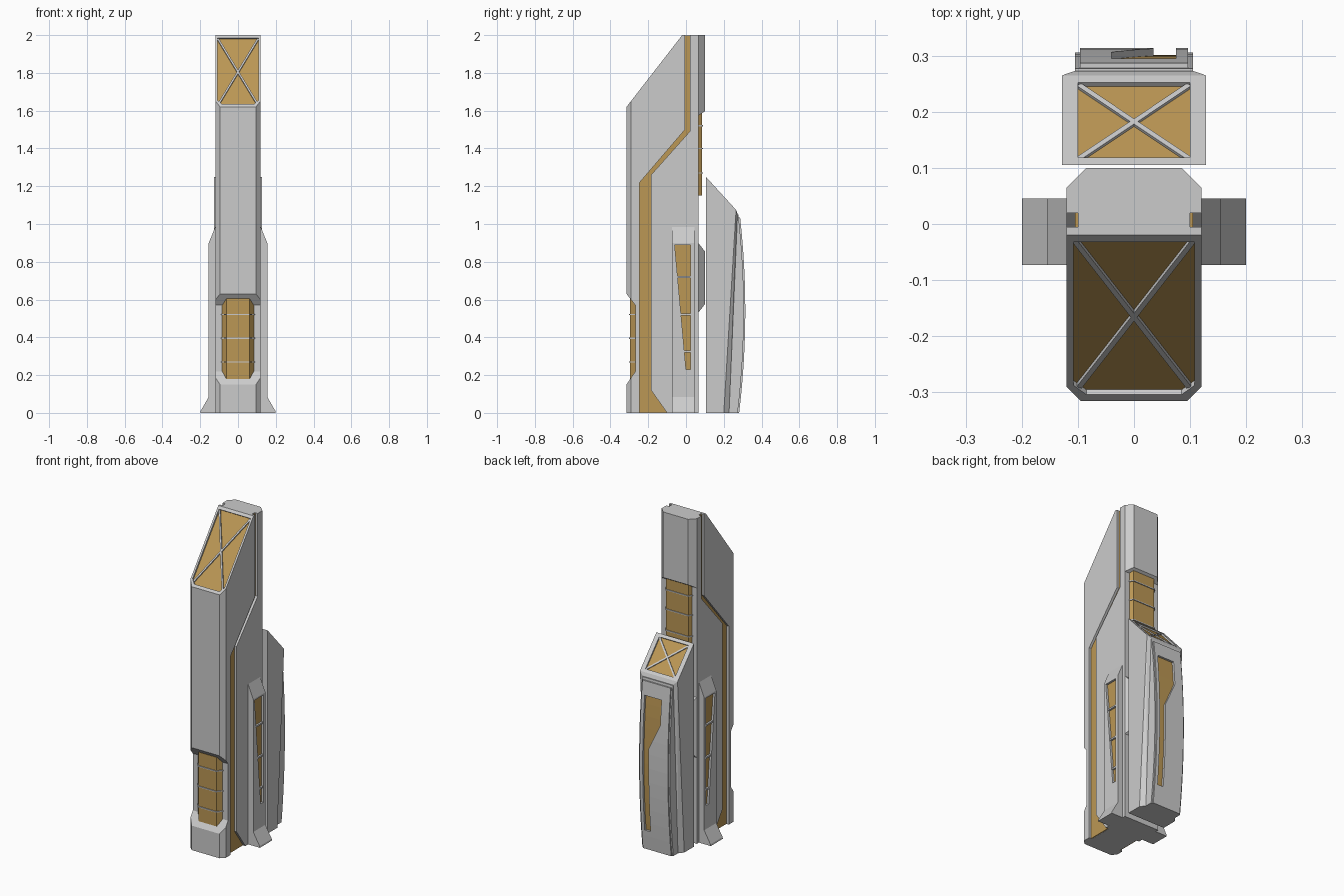
import bpy, bmesh
from mathutils import Matrix, Vector

if "Cube" in bpy.data.objects:
    bpy.data.objects.remove(bpy.data.objects["Cube"])

gold = bpy.data.materials.new("gold_glass")
gold.diffuse_color = (0.50, 0.31, 0.09, 1)
gold.use_nodes = True
gold.node_tree.nodes["Principled BSDF"].inputs["Base Color"].default_value = gold.diffuse_color

# Local axes of the drawing planes: plan (x,y), side (y,z), face (x,z with depth towards -y)
PLAN = Matrix.Identity(4)
SIDE = Matrix(((0, 0, 1, 0), (1, 0, 0, 0), (0, 1, 0, 0), (0, 0, 0, 1)))
FACE = Matrix(((1, 0, 0, 0), (0, 0, -1, 0), (0, 1, 0, 0), (0, 0, 0, 1)))
FLIP = Matrix.Diagonal((-1, 1, 1, 1))


def finish(name, bm, mat=None):
    bmesh.ops.recalc_face_normals(bm, faces=bm.faces[:])
    me = bpy.data.meshes.new(name)
    bm.to_mesh(me)
    bm.free()
    ob = bpy.data.objects.new(name, me)
    bpy.context.collection.objects.link(ob)
    if mat:
        me.materials.append(mat)
    return ob


def prism(name, pts, h0, h1, m=PLAN, mat=None):
    bm = bmesh.new()
    lo = [bm.verts.new(m @ Vector((a, b, h0))) for a, b in pts]
    hi = [bm.verts.new(m @ Vector((a, b, h1))) for a, b in pts]
    bm.faces.new(lo)
    bm.faces.new(hi)
    n = len(pts)
    for i in range(n):
        bm.faces.new((lo[i], lo[(i + 1) % n], hi[(i + 1) % n], hi[i]))
    return finish(name, bm, mat)


def cut(ob, *cutters):
    for c in cutters:
        c.hide_render = True
        md = ob.modifiers.new("cut", 'BOOLEAN')
        md.operation, md.solver, md.object = 'DIFFERENCE', 'EXACT', c
    dg = bpy.context.evaluated_depsgraph_get()
    me = bpy.data.meshes.new_from_object(ob.evaluated_get(dg))
    ob.modifiers.clear()
    ob.data = me
    for c in cutters:
        bpy.data.objects.remove(c)


def sym(half):
    return half + [(-x, y) for x, y in reversed(half)]


def slope(p0, p1):
    """Matrix of a roof plane: local x across, y down the slope, z outward."""
    v = Vector((0, p1[0] - p0[0], p1[1] - p0[1])).normalized()
    x = Vector((1, 0, 0))
    m = Matrix((x, v, x.cross(v))).transposed().to_4x4()
    m.translation = (0, p0[0], p0[1])
    return m


def bar(name, a, b, w, h0, h1, m):
    a, b = Vector(a), Vector(b)
    d = (b - a).normalized() * w / 2
    n = Vector((-d.y, d.x))
    prism(name, [a + n, a - n, b - n, b + n], h0, h1, m)


def skylight(ob, name, outline, corners, m, depth):
    cut(ob, prism("cutter", outline, -depth, 0.05, m))
    prism(name + "_glass", outline, -depth - 0.004, -depth + 0.003, m, gold)
    for i, (a, b) in enumerate(corners):
        bar(f"{name}_brace_{i}", a, b, 0.010, -depth, -0.003, m)


# Main tower: chamfered plan, sloped roof, full-width recess on the front
tower = prism("main_tower", sym([(.095, -.315), (.12, -.29), (.12, .065)]), 0, 2)
band = [(-.245, -.1), (-.245, 1.22), (-.005, 1.5), (-.005, 2.1), (.02, 2.1), (.02, 1.49),
        (-.185, 1.26), (-.185, .12), (-.1, 0), (-.1, -.1)]
inlay = [(y, min(max(z, 0.001), 1.995)) for y, z in band[:-1]]
inlay[-1] = (-.1, .001)
cut(tower,
    prism("cutter", [(-.4, 1.5105), (-.02, 2), (-.02, 2.1), (-.4, 2.1)], -.3, .3, SIDE),
    prism("cutter", [(-.4, .63), (-.315, .63), (-.268, .57), (-.268, .22), (-.315, .15),
                     (-.4, .15)], -.3, .3, SIDE),
    prism("cutter", band, .1, .2, SIDE),
    prism("cutter", band, .1, .2, FLIP @ SIDE))
skylight(tower, "main_roof",
         sym([(.085, .018), (.108, .045), (.108, .462)]),
         [((-.098, .034), (.105, .458)), ((.098, .034), (-.105, .458))],
         slope((-.315, 1.62), (-.02, 2)), .014)

# Front window bay in the recess
prism("front_window", sym([(.06, -.297), (.09, -.26)]), .18, .605, PLAN, gold)
for i, z in enumerate((.27, .395, .52)):
    prism(f"front_window_rib_{i}", sym([(.062, -.303), (.094, -.262)]), z - .003, z + .003)

# Back spine: upper slab, window bay and link block
spine = sym([(.12, .065), (.085, .1)])
slab = prism("back_slab", spine, 1.5, 2)
cut(slab, prism("cutter", [(.0, 1.53), (.15, 1.63), (.15, 1.4), (0, 1.4)], -.3, .3, SIDE))
prism("back_window", sym([(.09, .06), (.075, .085)]), 1.15, 1.59, PLAN, gold)
for i, z in enumerate((1.27, 1.4, 1.52)):
    prism(f"back_window_rib_{i}", sym([(.094, .062), (.078, .09)]), z - .003, z + .003)
link = prism("link_block", spine, .45, 1)
cut(link,
    prism("cutter", [(.065, .9), (.1, .855), (.2, .855), (.2, 1.1), (.0, 1.1), (0, .9)], -.3, .3, SIDE),
    prism("cutter", [(.065, .53), (.1, .575), (.2, .575), (.2, .4), (.0, .4), (0, .53)], -.3, .3, SIDE))

# Side buttresses with tapered windows, and the side gold bands
pane = [(-.06, .89), (.025, .89), (.025, .23), (0, .23)]
for side, m in (("right", Matrix.Identity(4)), ("left", FLIP)):
    prism(f"{side}_gold_band", inlay, .095, .105, m @ SIDE, gold)
    fin = prism(f"{side}_buttress", [(.105, 0), (.2, 0), (.198, .01), (.155, .085), (.155, .9),
                                     (.12, .985), (.105, .985)], -.045, .073, m @ FACE)
    cut(fin, prism("cutter", pane, .138, .2, m @ SIDE))
    prism(f"{side}_buttress_window", pane, .134, .142, m @ SIDE, gold)
    for i, z in enumerate((.325, .52, .72)):
        y = -.06 * (z - .23) / .66
        bar(f"{side}_buttress_rib_{i}", (y, z), (.025, z), .01, .136, .153, m @ SIDE)

# Rear tower: front block with sloped roof
rear = prism("rear_tower", [(.105, 0), (.105, 1.25), (.265, 1.075), (.2, 0)], -.128, .128, SIDE)
skylight(rear, "rear_roof",
         [(-.1, .02), (.1, .02), (.1, .218), (-.1, .218)],
         [((-.098, .022), (.098, .216)), ((.098, .022), (-.098, .216))],
         slope((.105, 1.25), (.265, 1.075)), .012)

# Tapered collar joining the block to the curved back
bm = bmesh.new()
for s in (1, -1):
    for p in ((.128, .2, 0), (.128, .265, 1.075), (.105, .228, 0), (.105, .273, 1.055)):
        bm.verts.new((s * p[0], p[1], p[2]))
bmesh.ops.convex_hull(bm, input=bm.verts[:])
bmesh.ops.dissolve_limit(bm, angle_limit=.01, verts=bm.verts[:], edges=bm.edges[:])
finish("rear_collar", bm)


def bow(z0, z1, off, front):
    """Side profile of the bowed back between two heights."""
    zs = [z0 + (z1 - z0) * i / 12 for i in range(13)]
    return [(front[0], z0)] + [(.314 - off - .112 * (z - .54) ** 2, z) for z in zs] + [(front[1], z1)]


# Bowed back shell in two layers, with a stepped slot over a gold core
slot = [(.075, .12), (.075, .95), (-.04, .95), (-.04, .8), (.035, .64), (.035, .12)]
for name, z1, off, w in (("rear_shell", 1.05, .008, .105), ("rear_back_panel", 1.035, 0, .096)):
    shell = prism(name, bow(0, z1, off, (.2, .25)), -w, w, SIDE)
    cut(shell, prism("cutter", slot, -.4, -.1, FACE))
prism("rear_slot_glass", bow(.1, .97, .013, (.21, .21)), -.05, .085, SIDE, gold)
